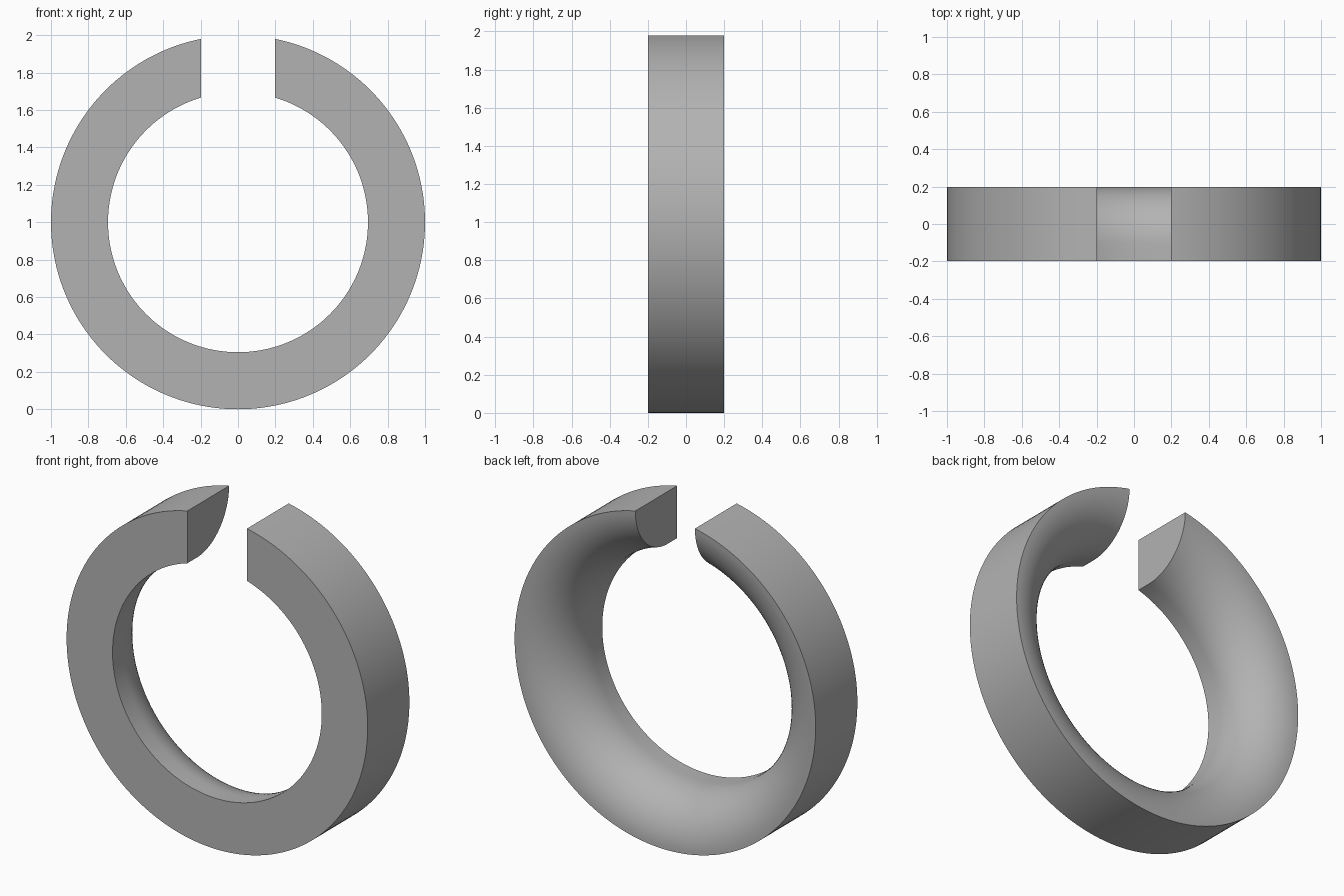
import bpy, bmesh, math
from mathutils import Vector

cube = bpy.data.objects.get("Cube")
if cube:
    bpy.data.objects.remove(cube, do_unlink=True)

OUTER, INNER = 1.0, 0.695
HALF_DEPTH = 0.198
HALF_GAP = 0.198
FILLET = OUTER - INNER
STEPS, ARC = 80, 20

grey = bpy.data.materials.new("grey")
grey.use_nodes = True
colour = (0.45, 0.45, 0.45, 1)
grey.diffuse_color = colour
grey.node_tree.nodes["Principled BSDF"].inputs["Base Color"].default_value = colour

# Cross-section (radius, depth): flat front, straight rim, rounded inner back
section = [(INNER, -HALF_DEPTH), (OUTER, -HALF_DEPTH)]
for i in range(ARC + 1):
    a = math.pi / 2 * i / ARC
    section.append((OUTER - FILLET * math.sin(a),
                    HALF_DEPTH - FILLET * (1 - math.cos(a))))

# Half ring swept from the bottom to the top on the +x side
bm = bmesh.new()
centre = Vector((0, 0, 1))
rings = []
for s in range(STEPS + 1):
    t = math.pi * s / STEPS
    rings.append([bm.verts.new(centre + Vector((r * math.sin(t), y, -r * math.cos(t))))
                  for r, y in section])
n = len(section)
for a, b in zip(rings, rings[1:]):
    for i in range(n):
        j = (i + 1) % n
        bm.faces.new((a[i], a[j], b[j], b[i]))

# Cut the vertical gap face at the top and cap it
upper = [f for f in bm.faces if f.calc_center_median().z > 1.3]
geom = set(upper)
for f in upper:
    geom.update(f.edges)
    geom.update(f.verts)
cut = bmesh.ops.bisect_plane(bm, geom=list(geom), plane_co=(HALF_GAP, 0, 0),
                             plane_no=(1, 0, 0), clear_inner=True)
rim = [e for e in cut["geom_cut"] if isinstance(e, bmesh.types.BMEdge)]
bmesh.ops.contextual_create(bm, geom=rim)
bmesh.ops.recalc_face_normals(bm, faces=bm.faces)
# The half is open at the bottom, so confirm the rim faces outward
rim_face = max(bm.faces, key=lambda f: f.calc_center_median().x)
if rim_face.normal.x < 0:
    bmesh.ops.reverse_faces(bm, faces=bm.faces)

mesh = bpy.data.meshes.new("split_ring")
bm.to_mesh(mesh)
bm.free()
mesh.materials.append(grey)
ring = bpy.data.objects.new("split_ring", mesh)
bpy.context.collection.objects.link(ring)

# Smooth curved faces, crisp edges, mirrored to the other side
bpy.ops.object.select_all(action='DESELECT')
ring.select_set(True)
bpy.context.view_layer.objects.active = ring
bpy.ops.object.shade_smooth_by_angle(angle=math.radians(30))
mirror = ring.modifiers.new("Mirror", 'MIRROR')
mirror.use_axis[0] = True
mirror.use_clip = True
